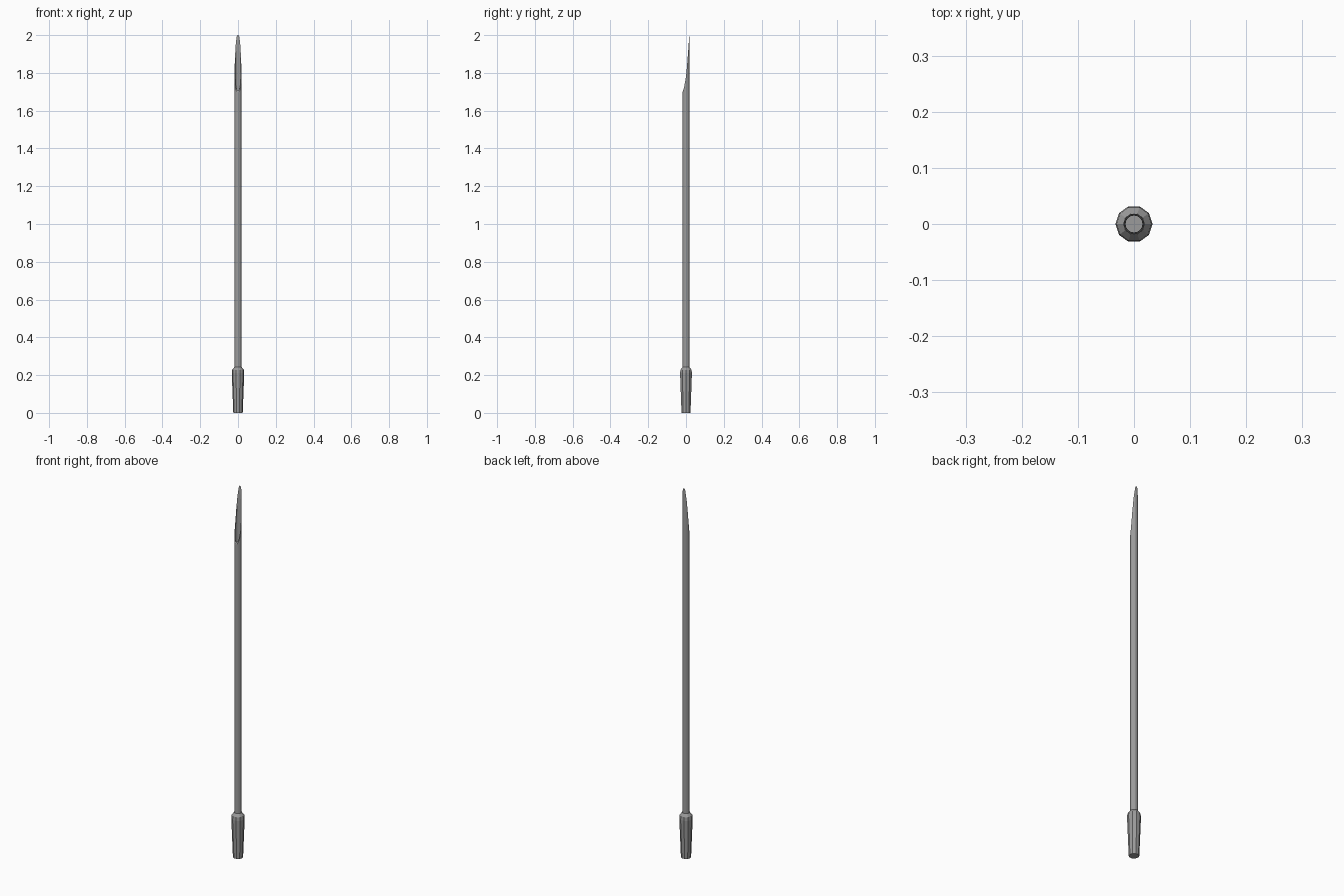
import bpy, bmesh, math

if "Cube" in bpy.data.objects:
    bpy.data.objects.remove(bpy.data.objects["Cube"])

steel = bpy.data.materials.new("dark_steel")
steel.diffuse_color = (0.33, 0.33, 0.33, 1)
steel.use_nodes = True
steel.node_tree.nodes["Principled BSDF"].inputs["Base Color"].default_value = steel.diffuse_color


def finish(name, bm):
    bmesh.ops.recalc_face_normals(bm, faces=bm.faces)
    mesh = bpy.data.meshes.new(name)
    bm.to_mesh(mesh)
    bm.free()
    mesh.materials.append(steel)
    obj = bpy.data.objects.new(name, mesh)
    bpy.context.collection.objects.link(obj)
    return obj


def lathe(name, profile, sides):
    """Revolve (radius, z) points and cap both ends."""
    bm = bmesh.new()
    rings = [[bm.verts.new((r * math.cos(2 * math.pi * i / sides),
                            r * math.sin(2 * math.pi * i / sides), z))
              for i in range(sides)] for r, z in profile]
    for a, b in zip(rings, rings[1:]):
        for i in range(sides):
            j = (i + 1) % sides
            bm.faces.new((a[i], a[j], b[j], b[i]))
    bm.faces.new(rings[0])
    bm.faces.new(rings[-1])
    return finish(name, bm)


# Flared hub at the base
lathe("hub", [(0.025, 0), (0.033, 0.21), (0.031, 0.228), (0.019, 0.243)], 10)

# Hollow shaft: outer wall, rim, inner wall and floor
shaft = lathe("shaft", [(0.0185, 0.1), (0.0185, 2.0), (0.015, 2.0), (0.015, 0.24)], 16)

# Cutter for the curved slanted tip, a (y, z) profile extruded along x
cut = [(-0.0187, 1.695), (-0.010, 1.725), (0.0, 1.78), (0.005, 1.83),
       (0.011, 1.91), (0.0165, 1.985), (0.0178, 2.0), (0.0178, 2.1),
       (-0.1, 2.1), (-0.1, 1.695)]
bm = bmesh.new()
face = bm.faces.new([bm.verts.new((-0.1, y, z)) for y, z in cut])
ext = bmesh.ops.extrude_face_region(bm, geom=[face])
bmesh.ops.translate(bm, vec=(0.2, 0, 0),
                    verts=[v for v in ext["geom"] if isinstance(v, bmesh.types.BMVert)])
cutter = finish("tip_cutter", bm)

mod = shaft.modifiers.new("slant_cut", 'BOOLEAN')
mod.operation = 'DIFFERENCE'
mod.solver = 'EXACT'
mod.object = cutter
bpy.context.view_layer.objects.active = shaft
bpy.ops.object.modifier_apply(modifier=mod.name)
bpy.data.objects.remove(cutter)
